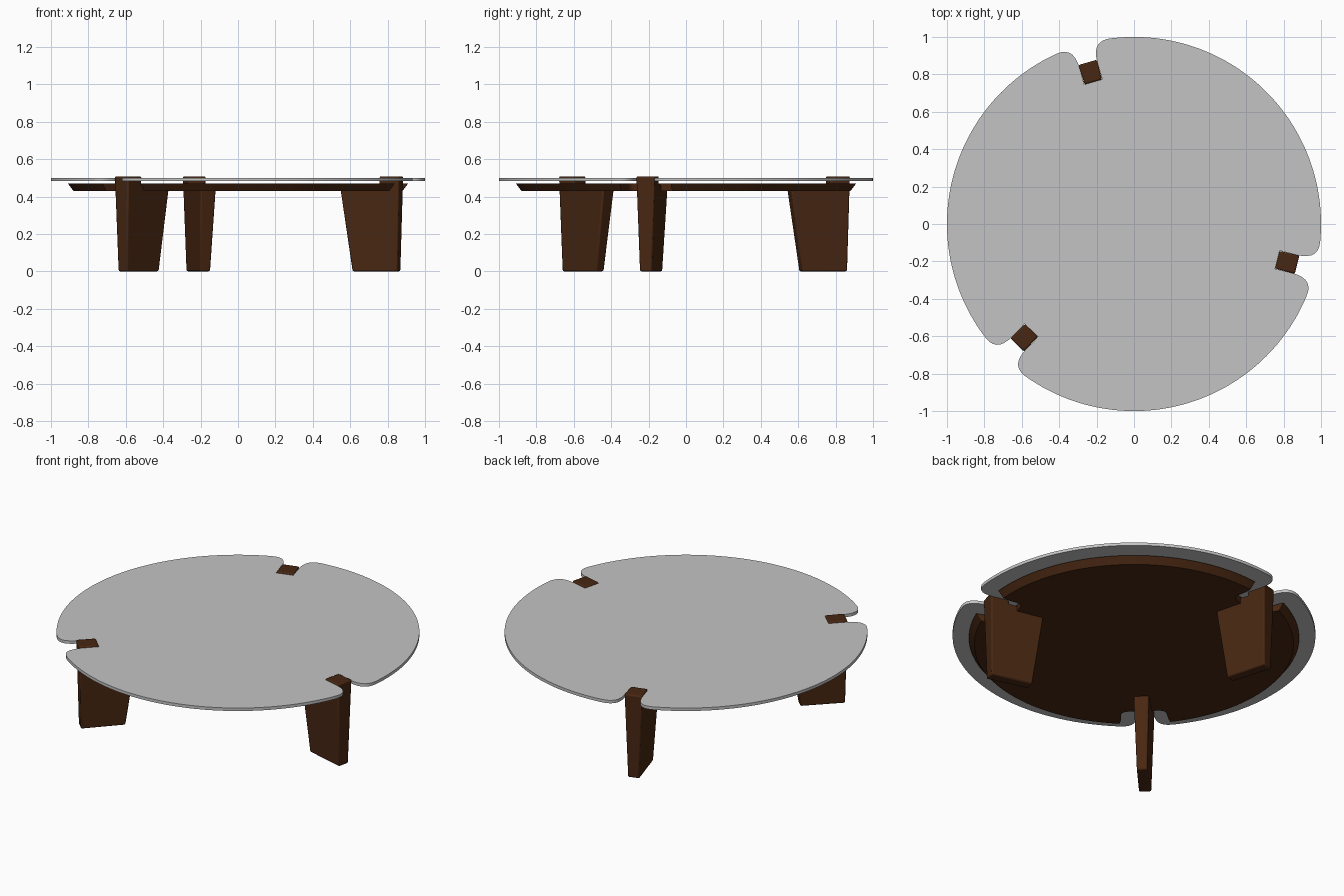
import bpy, bmesh, math

if "Cube" in bpy.data.objects:
    bpy.data.objects.remove(bpy.data.objects["Cube"])

LEG_ANGLES = [math.radians(a) for a in (106, 226, 346)]


def material(name, rgb):
    m = bpy.data.materials.new(name)
    m.diffuse_color = (*rgb, 1)
    m.use_nodes = True
    m.node_tree.nodes["Principled BSDF"].inputs["Base Color"].default_value = m.diffuse_color
    return m


glass = material("pale grey glass", (0.55, 0.55, 0.55))
wood = material("dark brown wood", (0.065, 0.020, 0.006))


def place(u, v, a):
    """Radial distance u and sideways offset v, at angle a."""
    return (u * math.cos(a) - v * math.sin(a), u * math.sin(a) + v * math.cos(a))


def outline(radius, notch, end_v, steps=64):
    """Round outline with a mirrored notch at every leg; notch runs inside to outside."""
    pts = []
    d = math.asin(end_v / radius)
    for a in LEG_ANGLES:
        pts += [place(u, -v, a) for u, v in reversed(notch)]
        pts += [place(u, v, a) for u, v in notch]
        start, span = a + d, math.radians(120) - 2 * d
        for i in range(steps + 1):
            t = start + span * i / steps
            pts.append((radius * math.cos(t), radius * math.sin(t)))
    return pts


def finish(name, bm, mat, bevel=0):
    bmesh.ops.recalc_face_normals(bm, faces=bm.faces)
    me = bpy.data.meshes.new(name)
    bm.to_mesh(me)
    bm.free()
    me.materials.append(mat)
    ob = bpy.data.objects.new(name, me)
    bpy.context.collection.objects.link(ob)
    if bevel:
        mod = ob.modifiers.new("rounded edges", 'BEVEL')
        mod.width, mod.segments, mod.limit_method = bevel, 2, 'ANGLE'
    bpy.ops.object.select_all(action='DESELECT')
    ob.select_set(True)
    bpy.context.view_layer.objects.active = ob
    bpy.ops.object.shade_smooth_by_angle(angle=math.radians(30))
    return ob


def loft(name, loops, mat, bevel=0):
    """Closed solid between two loops of 3D points."""
    bm = bmesh.new()
    a, b = [[bm.verts.new(p) for p in loop] for loop in loops]
    n = len(a)
    bm.faces.new(a)
    bm.faces.new(b)
    for i in range(n):
        j = (i + 1) % n
        bm.faces.new((a[i], a[j], b[j], b[i]))
    return finish(name, bm, mat, bevel)


# glass top with rounded notches around the leg posts
notch = [(0.79, 0.05), (0.89, 0.05), (0.915, 0.052), (0.940, 0.058), (0.960, 0.067),
         (0.975, 0.080), (0.985, 0.097), (0.990, 0.118)]
top = outline(1.0, notch, 0.145)
loft("glass_top", [[(x, y, z) for x, y in top] for z in (0.482, 0.50)], glass)

# bevelled wooden plate below, cut back at the legs
cut = [(0.74, 0.085), (0.744, 0.105), (0.755, 0.118), (0.775, 0.126), (0.83, 0.131)]
low, high = outline(0.88, cut, 0.14), outline(0.91, cut, 0.14)
loft("under_plate", [[(x, y, 0.43) for x, y in low],
                     [(x, y, 0.47) for x, y in high]], wood)

# legs: tapered fin with a post that rises through the glass
profile = [(0.637, 0), (0.888, 0), (0.899, 0.508), (0.79, 0.508), (0.79, 0.465), (0.57, 0.465)]


def half_width(u, z):
    return 0.034 + 0.033 * z - 0.02 * (0.89 - u)


for i, a in enumerate(LEG_ANGLES):
    sides = [[(*place(u, s * half_width(u, z), a), z) for u, z in profile] for s in (-1, 1)]
    loft(f"leg_{i + 1}", sides, wood, bevel=0.008)
